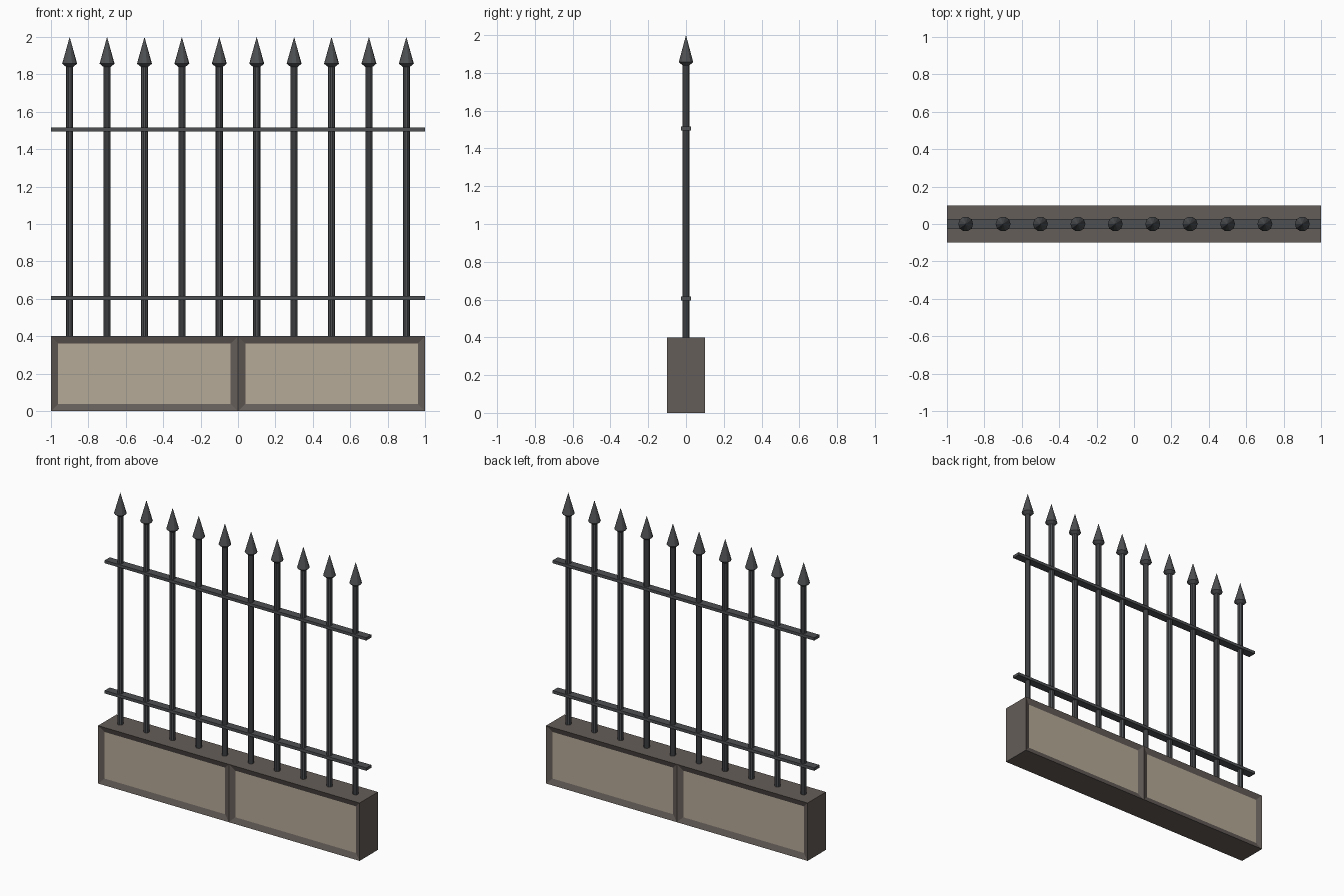
import bpy, bmesh, math
from mathutils import Vector, Matrix

if "Cube" in bpy.data.objects:
    bpy.data.objects.remove(bpy.data.objects["Cube"])


def material(name, rgb):
    m = bpy.data.materials.new(name)
    m.diffuse_color = (*rgb, 1)
    m.use_nodes = True
    m.node_tree.nodes["Principled BSDF"].inputs["Base Color"].default_value = m.diffuse_color
    return m


STONE = material("stone_frame", (0.13, 0.11, 0.10))
PANEL = material("light_panel", (0.47, 0.40, 0.31))
IRON = material("dark_iron", (0.075, 0.08, 0.085))


def finish(bm, name, *mats):
    bmesh.ops.recalc_face_normals(bm, faces=bm.faces)
    me = bpy.data.meshes.new(name)
    bm.to_mesh(me)
    bm.free()
    for m in mats:
        me.materials.append(m)
    ob = bpy.data.objects.new(name, me)
    bpy.context.collection.objects.link(ob)
    return ob


def box(size, centre):
    bm = bmesh.new()
    bmesh.ops.create_cube(bm, size=1, matrix=Matrix.Translation(centre) @ Matrix.Diagonal((*size, 1)))
    return bm


def lathe(profile, sides):
    """Spin a (radius, height) profile around z."""
    bm = bmesh.new()
    vs = [bm.verts.new((r, 0, z)) for r, z in profile]
    edges = [bm.edges.new(p) for p in zip(vs, vs[1:])]
    bmesh.ops.spin(bm, geom=vs + edges, cent=(0, 0, 0), axis=(0, 0, 1),
                   angle=math.tau, steps=sides, use_duplicate=False)
    bmesh.ops.remove_doubles(bm, verts=bm.verts, dist=1e-4)
    return bm


# Low wall with two recessed panels on the front and back
bm = box((2, 0.2, 0.4), (0, 0, 0.2))
bmesh.ops.bisect_plane(bm, geom=bm.verts[:] + bm.edges[:] + bm.faces[:],
                       plane_co=(0, 0, 0), plane_no=(1, 0, 0))
bm.normal_update()
panels = [f for f in bm.faces if abs(f.normal.y) > 0.9]
bmesh.ops.inset_individual(bm, faces=panels, thickness=0.055, depth=-0.015)
for f in panels:
    f.material_index = 1
finish(bm, "base_wall", STONE, PANEL)

# Horizontal rails
for name, z in (("lower_rail", 0.605), ("upper_rail", 1.505)):
    finish(box((2, 0.055, 0.02), (0, 0, z)), name, IRON)

# Upright bars with pointed finials
bar = finish(lathe([(0, 0.4), (0.019, 0.4), (0.019, 1.85), (0, 1.85)], 10), "bar", IRON)
spike = finish(lathe([(0, 1.84), (0.019, 1.84), (0.04, 1.857), (0, 2.0)], 10), "spike", IRON)
for i in range(10):
    for src in (bar, spike):
        ob = src if i == 0 else src.copy()
        if i:
            bpy.context.collection.objects.link(ob)
        ob.location.x = -0.9 + 0.2 * i
